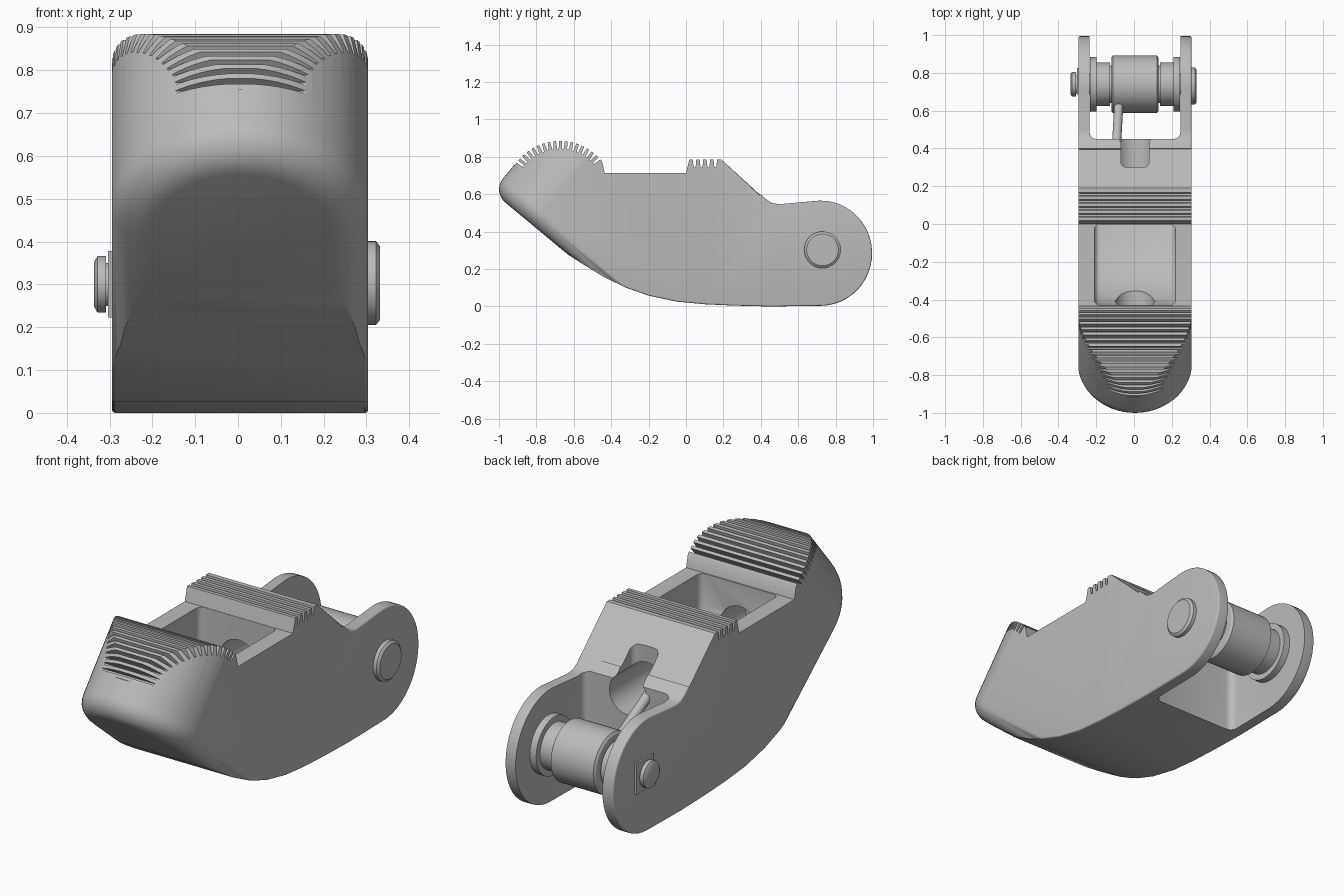
import bpy, bmesh, math
from mathutils import Vector, Matrix

old = bpy.data.objects.get("Cube")
if old:
    bpy.data.objects.remove(old, do_unlink=True)

CX = 0.005            # middle of the body across its width
HALF = 0.299          # half width of the body
AXLE_Y, AXLE_Z = 0.74, 0.3

grey = bpy.data.materials.new("cast_grey")
grey.use_nodes = True
COLOR = (0.5, 0.5, 0.5, 1)
grey.diffuse_color = COLOR
grey.node_tree.nodes["Principled BSDF"].inputs["Base Color"].default_value = COLOR


def finish(bm, name):
    bmesh.ops.recalc_face_normals(bm, faces=bm.faces)
    mesh = bpy.data.meshes.new(name)
    bm.to_mesh(mesh)
    bm.free()
    mesh.materials.append(grey)
    obj = bpy.data.objects.new(name, mesh)
    bpy.context.collection.objects.link(obj)
    return obj


def activate(obj):
    bpy.ops.object.select_all(action='DESELECT')
    obj.select_set(True)
    bpy.context.view_layer.objects.active = obj


def smooth(obj, angle=30):
    activate(obj)
    bpy.ops.object.shade_smooth_by_angle(angle=math.radians(angle))


def prism(name, points, half, round_edge=None, radius=0.03, segments=4):
    """Side profile in (y, z) extruded across x; round_edge picks rim edges."""
    bm = bmesh.new()
    face = bm.faces.new([bm.verts.new((CX - half, y, z)) for y, z in points])
    new = bmesh.ops.extrude_face_region(bm, geom=[face])["geom"]
    bmesh.ops.translate(bm, vec=(2 * half, 0, 0),
                        verts=[v for v in new if isinstance(v, bmesh.types.BMVert)])
    if round_edge:
        rim = [e for e in bm.edges
               if abs(e.verts[0].co.x - e.verts[1].co.x) < 1e-4
               and round_edge(e.verts[0].co) and round_edge(e.verts[1].co)]
        bmesh.ops.bevel(bm, geom=rim, offset=radius, segments=segments,
                        profile=0.5, affect='EDGES', clamp_overlap=True)
    return finish(bm, name)


def boolean(target, cutter, operation):
    mod = target.modifiers.new("cut", 'BOOLEAN')
    mod.operation = operation
    mod.solver = 'EXACT'
    mod.object = cutter
    activate(target)
    bpy.ops.object.modifier_apply(modifier=mod.name)
    bpy.data.objects.remove(cutter, do_unlink=True)


def lathe(name, rings, y=AXLE_Y, z=AXLE_Z, sides=48):
    """Turned part about the x direction; rings are (x, radius) pairs."""
    bm = bmesh.new()
    loops = [[bm.verts.new((x, y + r * math.cos(a), z + r * math.sin(a)))
              for a in (math.tau * i / sides for i in range(sides))] for x, r in rings]
    for a, b in zip(loops, loops[1:]):
        for i in range(sides):
            j = (i + 1) % sides
            bm.faces.new((a[i], a[j], b[j], b[i]))
    bm.faces.new(loops[0])
    bm.faces.new(loops[-1])
    obj = finish(bm, name)
    smooth(obj)
    return obj


def rod(name, start, end, radius, sides=32):
    start, end = Vector(start), Vector(end)
    d = end - start
    bm = bmesh.new()
    bmesh.ops.create_cone(bm, cap_ends=True, segments=sides, radius1=radius,
                          radius2=radius, depth=d.length,
                          matrix=Matrix.Translation((start + end) / 2)
                          @ d.to_track_quat('Z', 'Y').to_matrix().to_4x4())
    obj = finish(bm, name)
    smooth(obj)
    return obj


# Body side profile: belly, oversize nose, ribbed dome, saddle, ribbed ridge, tail
belly = [(0.73, 0.004), (0.45, 0.0), (0.25, 0.005), (0.1, 0.012), (-0.05, 0.026),
         (-0.2, 0.058), (-0.32, 0.1), (-0.44, 0.158), (-0.56, 0.232), (-0.67, 0.302)]
nose = [(-1.15, 0.68), (-1.0, 0.75)]
dome = []
for i in range(18):
    for step, r in ((0, 0.288), (2.9, 0.288), (3.7, 0.245), (5.5, 0.245)):
        a = math.radians(-56.5 + 6.2 * i + step)
        dome.append((-0.675 + r * math.sin(a), 0.597 + r * math.cos(a)))
dome = dome[:-2]
saddle = [(-0.435, 0.715), (0.0, 0.715)]
ridge = []
for i in range(5):
    y = 0.018 + 0.037 * i
    ridge += [(y, 0.785), (y + 0.018, 0.785), (y + 0.023, 0.742), (y + 0.033, 0.742)]
ridge = ridge[:-2]
ridge[-1] = (0.19, 0.785)
slope = [(0.40, 0.60), (0.43, 0.572), (0.46, 0.553), (0.50, 0.547)]
tail = []
for i in range(25):
    a = math.radians(92 - 182 * i / 24)
    tail.append((0.72 + 0.275 * math.cos(a), 0.285 + 0.281 * math.sin(a)))


def rim(co):
    return (co.z < 0.45 and co.y > -0.7) or (co.y > 0.25)


body = prism("body", belly + nose + dome + saddle + ridge + slope + tail[:-1],
             HALF, rim, 0.028)

# Rounded nose: half ellipse swept square to the slanted underside
ALONG, UP = Vector((0, 0.77, -0.64)).normalized(), Vector((0, 0.64, 0.77)).normalized()
outline = [(3.0, -0.303), (3.0, 0.303)]
for i in range(33):
    a = math.pi * i / 32
    outline.append((-0.868 - 0.322 * math.sin(a), 0.303 * math.cos(a)))
bm = bmesh.new()
base = bm.faces.new([bm.verts.new(s * ALONG - 0.19 * UP + Vector((CX + x, 0, 0)))
                     for s, x in outline])
edges = list(base.edges)
new = bmesh.ops.extrude_face_region(bm, geom=[base], use_keep_orig=True)["geom"]
bmesh.ops.translate(bm, vec=UP * 3, verts=[v for v in new if isinstance(v, bmesh.types.BMVert)])
bmesh.ops.bevel(bm, geom=edges, offset=0.09, segments=7, profile=0.5,
                affect='EDGES', clamp_overlap=True)
boolean(body, finish(bm, "nose_envelope"), 'INTERSECT')

# Open pocket with a hollow curved floor
floor = [(-0.43, 0.56), (-0.4, 0.47), (-0.35, 0.39), (-0.28, 0.32),
         (-0.2, 0.265), (-0.1, 0.225), (-0.002, 0.2)]
boolean(body, prism("pocket_cutter", floor + [(-0.002, 1.0), (-0.43, 1.0)], 0.215,
                    lambda co: co.z < 0.99 or co.y > -0.5, 0.03), 'DIFFERENCE')

# Bay between the two cheeks
bay = [(0.45, -0.3), (1.3, -0.3), (1.3, 1.0), (0.45, 1.0)]
boolean(body, prism("bay_cutter", bay, 0.24, lambda co: co.y < 0.5, 0.035), 'DIFFERENCE')

# Long bore and the slot where it breaks through the rear slope
boolean(body, rod("bore_cutter", (CX, -0.62, 0.5), (CX, 0.6, 0.5), 0.103, 40), 'DIFFERENCE')
slot = [(0.3, 0.47), (0.6, 0.47), (0.6, 0.9), (0.3, 0.9)]
boolean(body, prism("slot_cutter", slot, 0.075, lambda co: co.y < 0.4, 0.03), 'DIFFERENCE')
smooth(body)

# Roller, sleeves and washers on the axle
lathe("roller", [(-0.12, 0.14), (-0.112, 0.152), (0.122, 0.152), (0.13, 0.14)])
lathe("axle", [(-0.3, 0.055), (0.31, 0.055)])
for side, label in ((-1, "right"), (1, "left")):
    lathe(label + "_sleeve", [(CX + side * x, r) for x, r in
                              ((0.1, 0.1), (0.132, 0.1), (0.132, 0.115), (0.205, 0.115))])
    lathe(label + "_washer", [(CX + side * 0.203, 0.145), (CX + side * 0.238, 0.145)])

# Bolt head on one cheek, stud and keyed plate on the other
lathe("bolt_head", [(0.30, 0.098), (0.322, 0.098), (0.332, 0.085)], 0.73, 0.303)
lathe("stud", [(-0.29, 0.05), (-0.308, 0.05), (-0.308, 0.066), (-0.328, 0.066),
               (-0.336, 0.052)], 0.74, 0.3)
bm = bmesh.new()
bmesh.ops.create_cube(bm, size=1, matrix=Matrix.Translation((-0.298, 0.755, 0.3))
                      @ Matrix.Diagonal((0.01, 0.14, 0.155, 1)))
finish(bm, "key_plate")

# Thin lever reaching from the roller into the slot
rod("lever", (-0.08, 0.64, 0.38), (-0.097, 0.345, 0.57), 0.024, 20)
